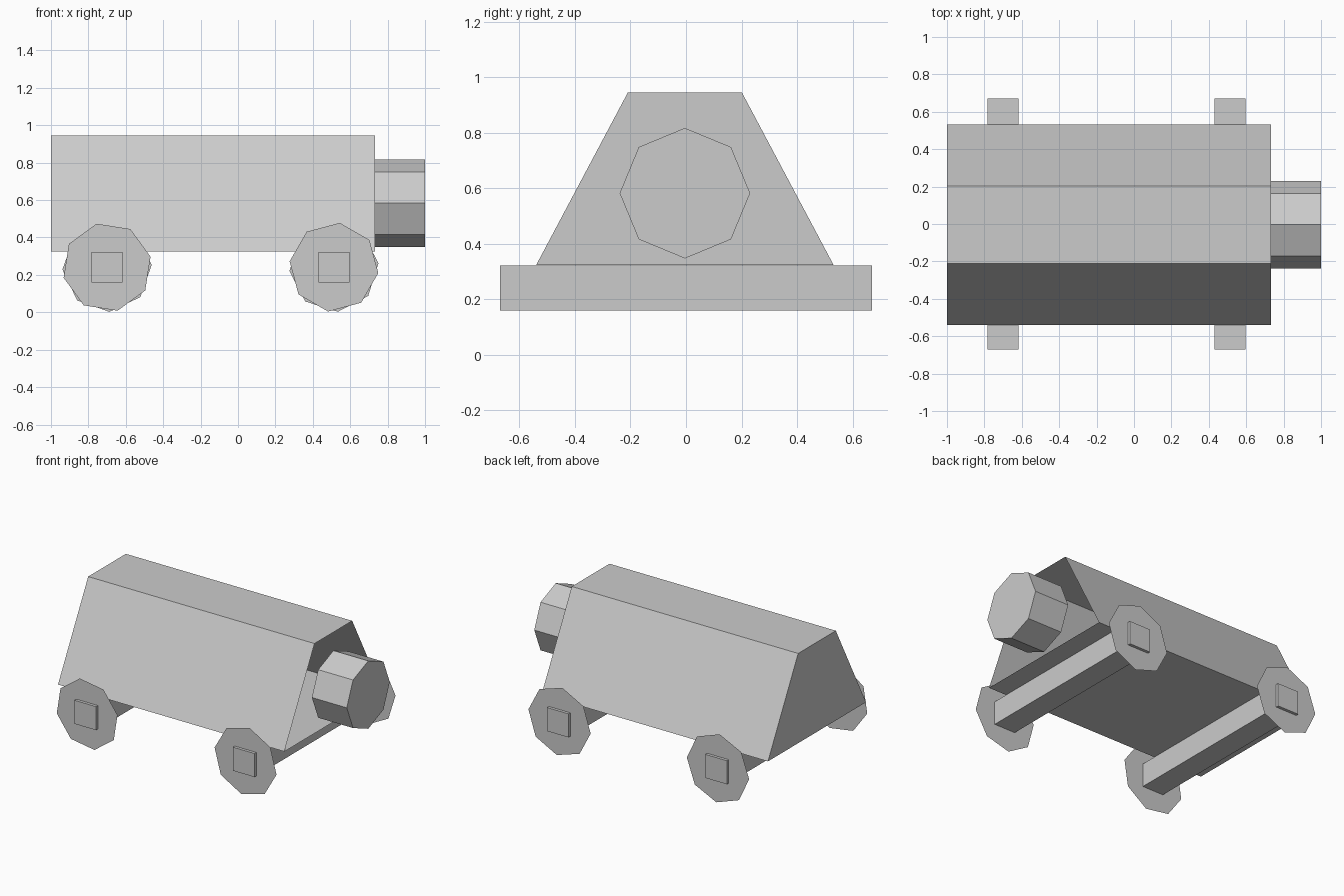
import bpy
import bmesh
from math import cos, sin, radians

cube = bpy.data.objects.get("Cube")
if cube:
    bpy.data.objects.remove(cube, do_unlink=True)

grey = bpy.data.materials.new("plain_grey")
grey.use_nodes = True
colour = (0.6, 0.6, 0.6, 1.0)
grey.diffuse_color = colour
grey.node_tree.nodes["Principled BSDF"].inputs["Base Color"].default_value = colour


def finish(name, bm):
    """Turn a bmesh into a flat-shaded grey object."""
    mesh = bpy.data.meshes.new(name)
    bm.to_mesh(mesh)
    bm.free()
    mesh.materials.append(grey)
    obj = bpy.data.objects.new(name, mesh)
    bpy.context.collection.objects.link(obj)
    return obj


def octagon(radius, turn):
    """Eight corner points, the first one turned by the given degrees."""
    angles = [radians(turn + 45 * i) for i in range(8)]
    return [(radius * cos(a), radius * sin(a)) for a in angles]


def prism(name, profile, x0, x1, open_end=False):
    """Sweep a (y, z) profile along x, with an optional open +x end."""
    bm = bmesh.new()
    back = [bm.verts.new((x0, y, z)) for y, z in profile]
    front = [bm.verts.new((x1, y, z)) for y, z in profile]
    bm.faces.new(back[::-1])
    if not open_end:
        bm.faces.new(front)
    for i in range(len(profile)):
        j = (i + 1) % len(profile)
        bm.faces.new((back[i], back[j], front[j], front[i]))
    return finish(name, bm)


# Tapered hull, hollow and open towards the nose
hull = [(-0.54, 0.324), (0.532, 0.324), (0.202, 0.945), (-0.21, 0.945)]
prism("hull", hull, -1.0, 0.733, open_end=True)

# Eight-sided nose
nose = [(y - 0.004, z + 0.583) for y, z in octagon(0.235, 0)]
prism("nose", nose, 0.733, 1.0)

# Square axles, each with a paper-thin disc wheel near both ends
axle = [(-0.67, 0.16), (0.67, 0.16), (0.67, 0.323), (-0.67, 0.323)]
for end, x, near_turn, far_turn in (("rear", -0.70, 13.6, 3), ("front", 0.513, 37.5, 5)):
    prism(end + "_axle", axle, x - 0.082, x + 0.082)
    for side, y, turn in (("right", -0.65, near_turn), ("left", 0.65, far_turn)):
        bm = bmesh.new()
        rim = [bm.verts.new((x + u, y, 0.241 + v)) for u, v in octagon(0.239, turn)]
        bm.faces.new(rim if y < 0 else rim[::-1])
        finish(f"{end}_{side}_wheel", bm)
